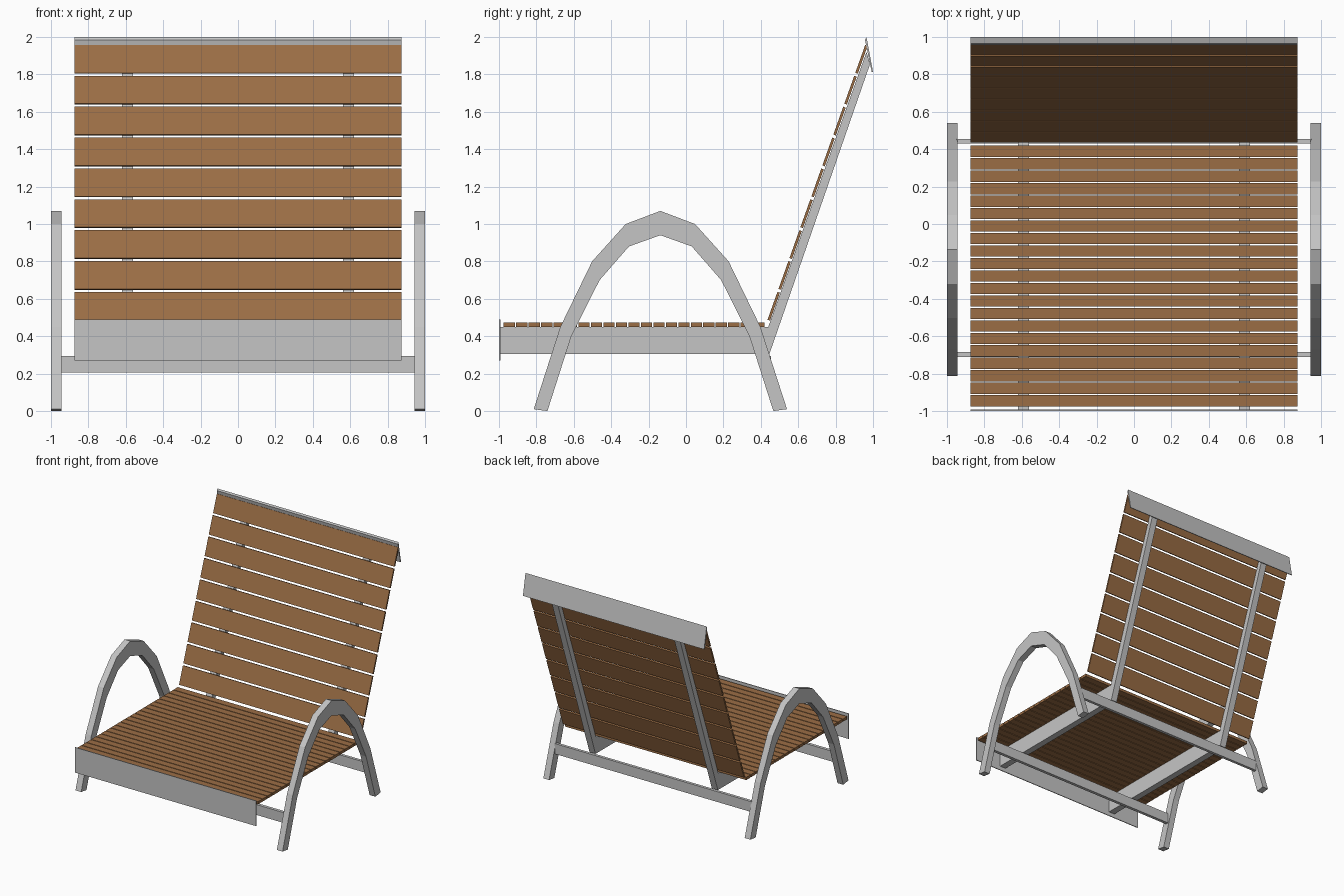
import bpy, bmesh
from mathutils import Vector

if "Cube" in bpy.data.objects:
    bpy.data.objects.remove(bpy.data.objects["Cube"])


def material(name, rgb):
    m = bpy.data.materials.new(name)
    m.diffuse_color = (*rgb, 1)
    m.use_nodes = True
    m.node_tree.nodes["Principled BSDF"].inputs["Base Color"].default_value = m.diffuse_color
    return m


METAL = material("grey metal", (0.56, 0.56, 0.56))
WOOD = material("brown wood", (0.33, 0.155, 0.06))


def prism(name, profiles, spans, mat):
    """Extrude each (y, z) profile across each (x0, x1) span into one object."""
    bm = bmesh.new()
    for pts in profiles:
        for x0, x1 in spans:
            a = [bm.verts.new((x0, y, z)) for y, z in pts]
            b = [bm.verts.new((x1, y, z)) for y, z in pts]
            bm.faces.new(a)
            bm.faces.new(b[::-1])
            n = len(pts)
            for i in range(n):
                j = (i + 1) % n
                bm.faces.new((a[i], b[i], b[j], a[j]))
    bmesh.ops.recalc_face_normals(bm, faces=bm.faces)
    me = bpy.data.meshes.new(name)
    bm.to_mesh(me)
    bm.free()
    me.materials.append(mat)
    ob = bpy.data.objects.new(name, me)
    bpy.context.collection.objects.link(ob)
    return ob


def rect(y0, y1, z0, z1):
    return [(y0, z0), (y1, z0), (y1, z1), (y0, z1)]


WIDE = [(-0.875, 0.875)]

# Arched armrest legs: half profile mirrored about the arch centre
MID = -0.137
outer = [(0.677, 0.01), (0.535, 0.45), (0.365, 0.80), (0.185, 1.0)]
inner = [(0.604, 0.0), (0.476, 0.40), (0.325, 0.70), (0.168, 0.88)]


def arch_line(half, top):
    return ([(MID - d, z) for d, z in half] + [(MID, top)]
            + [(MID + d, z) for d, z in reversed(half)])


arch = arch_line(outer, 1.07) + arch_line(inner, 0.94)[::-1]
prism("left_arch_leg", [arch], [(-1.0, -0.945)], METAL)
prism("right_arch_leg", [arch], [(0.945, 1.0)], METAL)

# Cross bars joining the arches
prism("front_cross_bar", [rect(-0.712, -0.685, 0.205, 0.295)], [(-0.95, 0.95)], METAL)
prism("back_cross_bar", [rect(0.43, 0.455, 0.205, 0.295)], [(-0.95, 0.95)], METAL)

# Bent rails carrying the seat and the backrest
rail = [(-0.994, 0.305), (0.446, 0.305), (0.984, 1.855), (0.965, 1.92),
        (0.44, 0.45), (-0.994, 0.45)]
prism("support_rails", [rail], [(-0.62, -0.562), (0.562, 0.62)], METAL)

# Front apron and the slanted top panel
prism("front_panel", [rect(-1.0, -0.993, 0.27, 0.49)], WIDE, METAL)
prism("top_panel", [[(0.965, 2.0), (1.0, 1.813), (0.993, 1.813), (0.957, 1.985)]],
      WIDE, METAL)

# Seat slats
prism("seat_slats",
      [rect(-0.975 + 0.0667 * i, -0.915 + 0.0667 * i, 0.45, 0.474) for i in range(21)],
      WIDE, WOOD)

# Backrest slats laid along the slope
low, high = Vector((0.434, 0.483)), Vector((0.958, 1.957))
along = (high - low).normalized()
back = Vector((along.y, -along.x)) * 0.014
pitch = 0.165 / along.y
slats = []
for i in range(9):
    t = high - along * pitch * i
    b = t - along * 0.158
    slats.append([tuple(p) for p in (t, b, b + back, t + back)])
prism("backrest_slats", slats, WIDE, WOOD)
